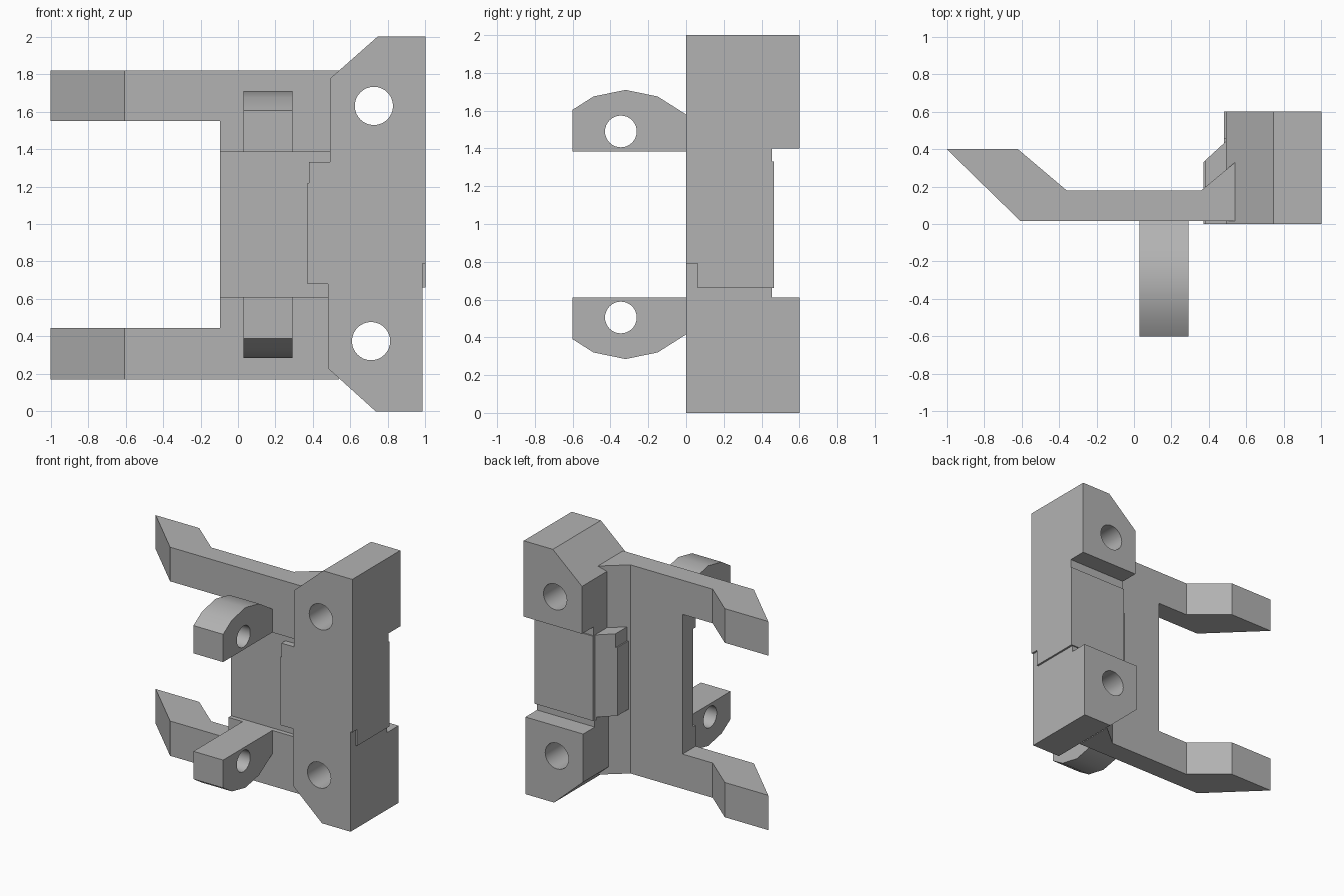
import bpy, bmesh, math
from mathutils import Vector

cube = bpy.data.objects.get("Cube")
if cube:
    bpy.data.objects.remove(cube, do_unlink=True)

grey = bpy.data.materials.new("plain grey")
grey.use_nodes = True
colour = (0.45, 0.45, 0.45, 1)
grey.diffuse_color = colour
grey.node_tree.nodes["Principled BSDF"].inputs["Base Color"].default_value = colour


def prism(name, profile, axis, lo, hi):
    """Extrude a 2D profile along an axis; the other two axes keep x, y, z order."""
    def place(p, t):
        co = list(p)
        co.insert("xyz".index(axis), t)
        return Vector(co)
    bm = bmesh.new()
    face = bm.faces.new([bm.verts.new(place(p, lo)) for p in profile])
    new = bmesh.ops.extrude_face_region(bm, geom=[face])["geom"]
    verts = [v for v in new if isinstance(v, bmesh.types.BMVert)]
    bmesh.ops.translate(bm, verts=verts, vec=place((0, 0), hi - lo))
    bmesh.ops.recalc_face_normals(bm, faces=bm.faces)
    mesh = bpy.data.meshes.new(name)
    bm.to_mesh(mesh)
    bm.free()
    mesh.materials.append(grey)
    obj = bpy.data.objects.new(name, mesh)
    bpy.context.collection.objects.link(obj)
    return obj


def box(name, x, y, z):
    return prism(name, [(x[0], y[0]), (x[1], y[0]), (x[1], y[1]), (x[0], y[1])], "z", *z)


def rod(centre, radius, axis, lo, hi, sides=32):
    turns = [math.tau * i / sides for i in range(sides)]
    ring = [(centre[0] + radius * math.cos(a), centre[1] + radius * math.sin(a)) for a in turns]
    return prism("hole_cutter", ring, axis, lo, hi)


def select(obj):
    bpy.ops.object.select_all(action="DESELECT")
    obj.select_set(True)
    bpy.context.view_layer.objects.active = obj


def cut(obj, cutter):
    """Subtract the cutter and throw it away."""
    cutter.hide_render = True
    mod = obj.modifiers.new("cut", "BOOLEAN")
    mod.operation = "DIFFERENCE"
    mod.solver = "EXACT"
    mod.object = cutter
    select(obj)
    bpy.ops.object.modifier_apply(modifier=mod.name)
    bpy.data.objects.remove(cutter, do_unlink=True)


# Forked plate with two bent arms, a slot between them and a shallow front recess
plate = prism("forked_plate", [(-1, 0.4), (-0.62, 0.4), (-0.36, 0.18), (0.36, 0.18),
                               (0.54, 0.33), (0.54, 0.015), (-0.605, 0.015)], "z", 0.17, 1.82)
cut(plate, box("slot_cutter", (-2, -0.095), (-1, 1), (0.445, 1.55)))
cut(plate, box("recess_cutter", (-1, 1), (-1, 0.05), (0.61, 1.385)))

# Pierced lugs on the front, mirrored in height
lug_profile = [(0.03, 1.385), (-0.6, 1.385), (-0.6, 1.605), (-0.49, 1.675),
               (-0.32, 1.71), (-0.15, 1.675), (0, 1.58), (0.03, 1.56)]
lugs = []
for name, flip in (("upper_lug", False), ("lower_lug", True)):
    def height(z):
        return 1.995 - z if flip else z
    lug = prism(name, [(y, height(z)) for y, z in lug_profile], "x", 0.03, 0.29)
    cut(lug, rod((-0.345, height(1.49)), 0.084, "x", -1, 1))
    lugs.append(lug)

# Upper block with a sloped corner, a bolt hole and a rear step
upper = prism("upper_block", [(0.49, 1.33), (0.49, 1.775), (0.745, 2), (1, 2), (1, 1.33)], "y", 0, 0.6)
cut(upper, box("step_cutter", (0, 2), (0.455, 1), (1, 1.4)))
cut(upper, rod((0.725, 1.63), 0.102, "y", -1, 1))

# Lower block
lower = prism("lower_block", [(0.48, 0.66), (0.48, 0.23), (0.735, 0), (0.985, 0), (0.985, 0.66)], "y", 0, 0.6)
cut(lower, box("step_cutter", (0, 2), (0.455, 1), (0.61, 1)))
cut(lower, rod((0.71, 0.375), 0.102, "y", -1, 1))

# Middle block with a chamfered flange, and the front tab locking it to the lower block
middle = prism("middle_block", [(0.37, 0), (1, 0), (1, 0.465), (0.49, 0.465),
                                (0.49, 0.44), (0.37, 0.33)], "z", 0.66, 1.33)
cut(middle, box("notch_cutter", (0.48, 2), (-1, 0.06), (0, 0.79)))
cut(middle, box("flange_foot_cutter", (0, 0.48), (-1, 1), (0, 0.68)))
cut(middle, box("flange_top_cutter", (0, 0.38), (-1, 1), (1.22, 2)))
tab = box("locking_tab", (0.48, 0.985), (0, 0.06), (0.66, 0.79))

for obj in [plate, upper, lower, middle, tab] + lugs:
    select(obj)
    bpy.ops.object.shade_smooth_by_angle(angle=math.radians(35))
